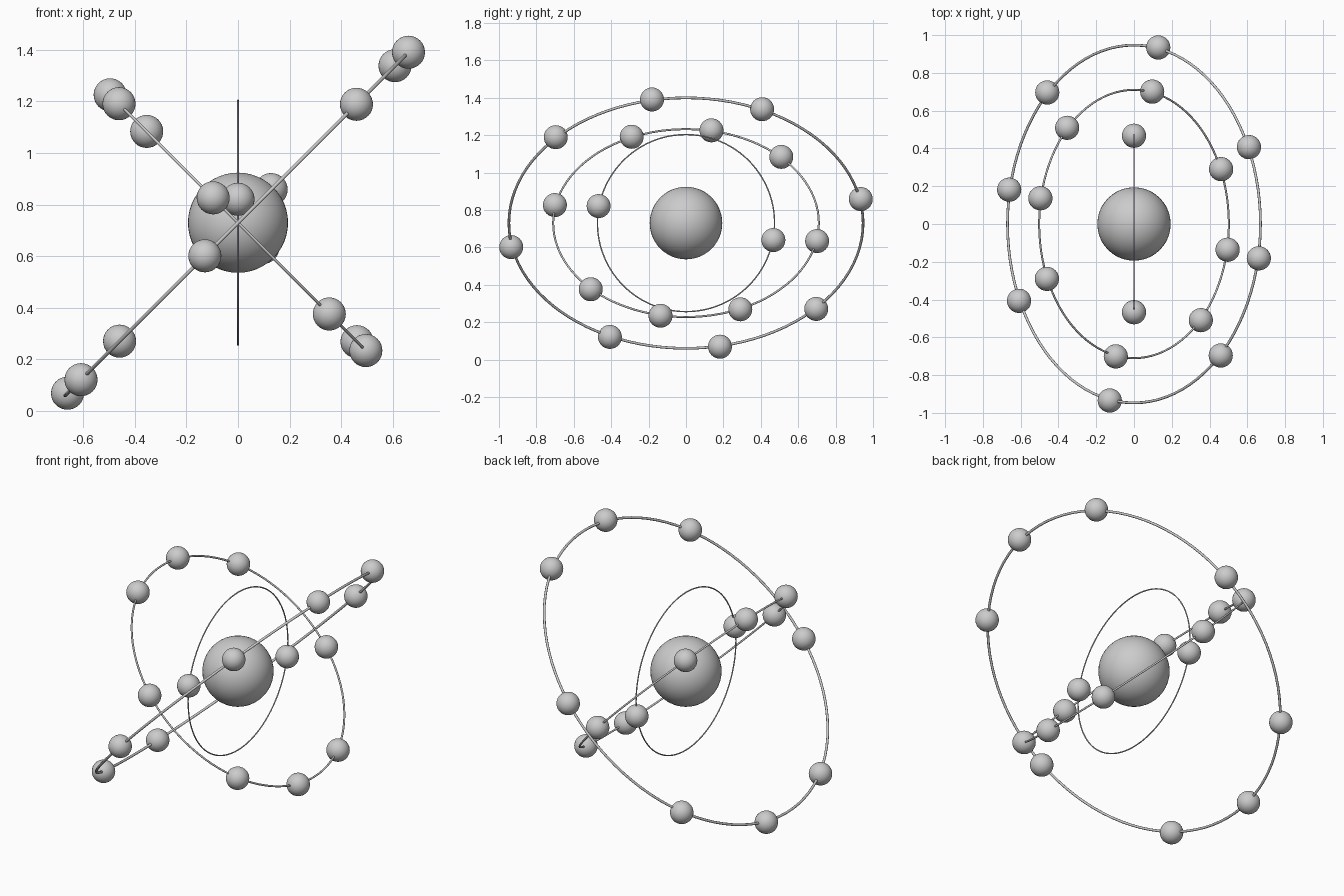
import bpy
from math import radians, sin, cos, pi
from mathutils import Matrix, Vector

cube = bpy.data.objects.get("Cube")
if cube:
    bpy.data.objects.remove(cube, do_unlink=True)

# One flat grey for every part
grey = bpy.data.materials.new("light_grey")
grey.use_nodes = True
color = (0.6, 0.6, 0.6, 1)
grey.diffuse_color = color
grey.node_tree.nodes["Principled BSDF"].inputs["Base Color"].default_value = color

CENTER = Vector((0, 0, 0.73))
BALL_RADIUS = 0.064


def finish(name):
    obj = bpy.context.object
    obj.name = name
    obj.data.materials.append(grey)
    bpy.ops.object.shade_smooth()
    return obj


def ball(name, radius, location, segments=32):
    bpy.ops.mesh.primitive_uv_sphere_add(
        segments=segments, ring_count=segments // 2, radius=radius, location=location)
    return finish(name)


def orbit(name, radius, tilt, angles):
    """Thin ring through the y axis, tilted about it, with balls in opposite pairs."""
    turn = Matrix.Rotation(tilt, 4, 'Y')
    tube = radius * 0.0075
    bpy.ops.mesh.primitive_torus_add(
        major_radius=radius - tube * 0.7, minor_radius=tube,
        major_segments=96, minor_segments=10,
        location=CENTER, rotation=(0, tilt, 0))
    finish(name + "_ring")
    for i, angle in enumerate(angles):
        for side in (0, pi):
            a = radians(angle) + side
            spot = turn @ Vector((sin(a), cos(a), 0)) * radius
            ball(f"{name}_electron_{i + 1}_{'b' if side else 'a'}", BALL_RADIUS, CENTER + spot)


# Central nucleus
ball("nucleus", 0.194, CENTER, 48)

# Three orbits: upright, falling to the left side, rising to the left side
orbit("inner", 0.476, radians(90), [11])
orbit("middle", 0.714, radians(45), [11, 66, 101, 135.5])
orbit("outer", 0.952, radians(-45), [11, 64.7, 101, 137])
